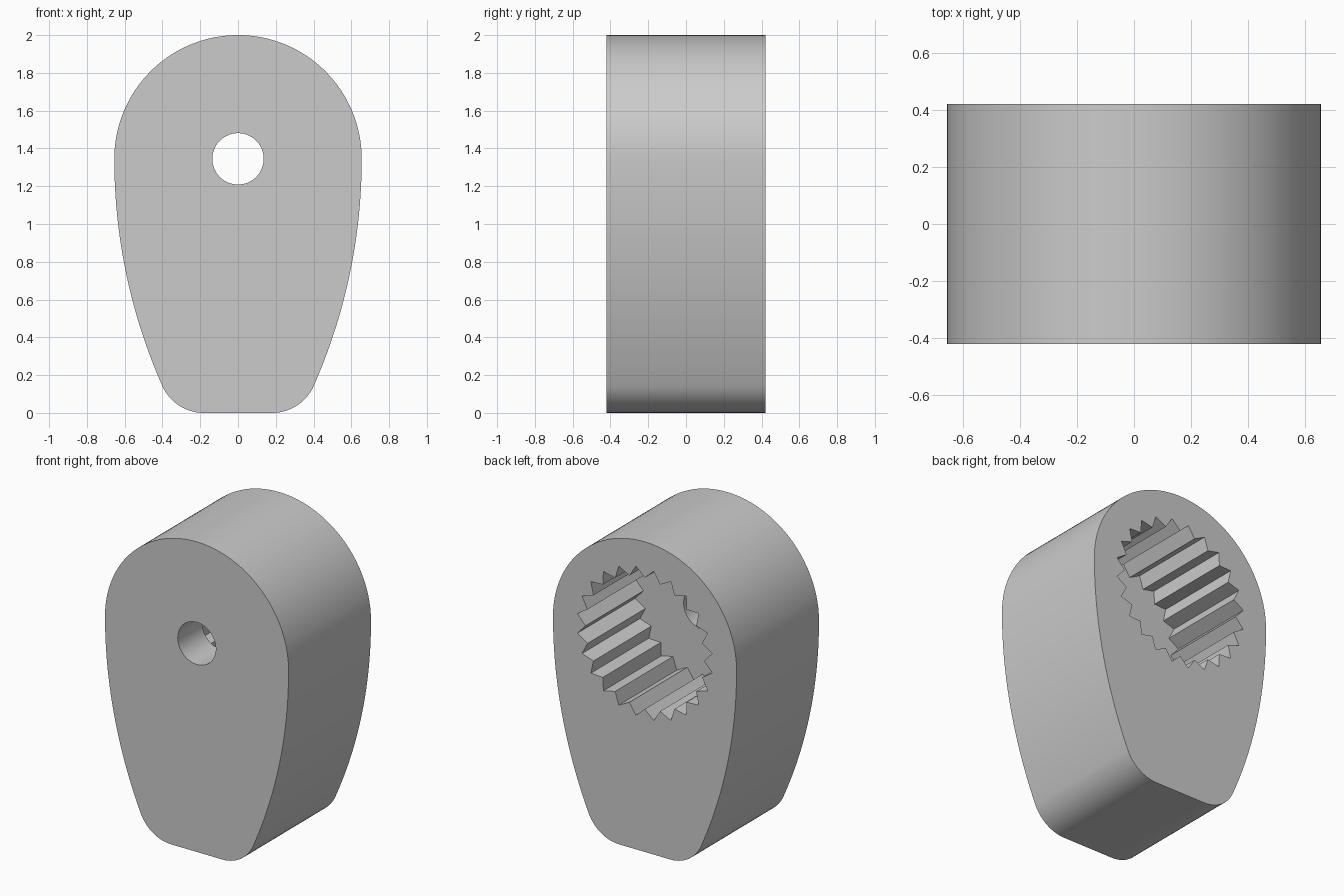
import bpy
import bmesh
from math import sin, cos, pi, sqrt, atan2

cube = bpy.data.objects.get("Cube")
if cube:
    bpy.data.objects.remove(cube, do_unlink=True)

HALF_DEPTH = 0.42
FLOOR_Y = HALF_DEPTH - 0.59      # floor of the toothed pocket
AXIS_Z = 1.345                   # height of the shaft axis
TOP_R, SIDE_R, CORNER_R = 0.655, 2.97, 0.24
HOLE_R = 0.136
TEETH, TIP_R, ROOT_R = 24, 0.485, 0.423


def arc(cx, cz, r, start, end, steps):
    return [(cx + r * cos(start + (end - start) * i / steps),
             cz + r * sin(start + (end - start) * i / steps))
            for i in range(steps + 1)]


def body_outline():
    """Round top, gently curved tapering sides, rounded bottom corners."""
    side_x = TOP_R - SIDE_R
    dz = AXIS_Z - CORNER_R
    dx = sqrt((SIDE_R - CORNER_R) ** 2 - dz ** 2)
    a = atan2(-dz, dx)
    right = arc(0, AXIS_Z, TOP_R, pi / 2, 0, 32)
    right += arc(side_x, AXIS_Z, SIDE_R, 0, a, 20)[1:]
    right += arc(side_x + dx, CORNER_R, CORNER_R, a, -pi / 2, 14)[1:]
    left = [(-x, z) for x, z in reversed(right[1:])]
    return right + left


def hole_outline():
    return arc(0, AXIS_Z, HOLE_R, 0, 2 * pi, 64)[:-1]


def spline_outline():
    points = []
    for i in range(TEETH * 2):
        r = ROOT_R if i % 2 == 0 else TIP_R
        t = pi * i / TEETH
        points.append((r * cos(t), AXIS_Z + r * sin(t)))
    return points


bm = bmesh.new()


def ring(points, y):
    verts = [bm.verts.new((x, y, z)) for x, z in points]
    return verts, [bm.edges.new((v, verts[i - 1])) for i, v in enumerate(verts)]


def wall(points, y0, y1):
    """Straight wall between two copies of an outline; returns both edge rings."""
    (va, ea), (vb, eb) = ring(points, y0), ring(points, y1)
    for i in range(len(va)):
        bm.faces.new((va[i - 1], va[i], vb[i], vb[i - 1]))
    return ea, eb


def cap(*rings):
    bmesh.ops.triangle_fill(bm, use_beauty=True, use_dissolve=False,
                            edges=[e for r in rings for e in r])


# Outer wall, through hole and toothed pocket
body_front, body_back = wall(body_outline(), -HALF_DEPTH, HALF_DEPTH)
hole_front, hole_back = wall(hole_outline(), -HALF_DEPTH, FLOOR_Y)
pocket_floor, pocket_back = wall(spline_outline(), FLOOR_Y, HALF_DEPTH)

# Front face, back face and pocket floor
cap(body_front, hole_front)
cap(body_back, pocket_back)
cap(pocket_floor, hole_back)
bmesh.ops.recalc_face_normals(bm, faces=bm.faces[:])

mesh = bpy.data.meshes.new("splined_arm")
bm.to_mesh(mesh)
bm.free()
arm = bpy.data.objects.new("splined_arm", mesh)
bpy.context.collection.objects.link(arm)

# Plain grey material
grey = bpy.data.materials.new("plain_grey")
grey.use_nodes = True
color = (0.6, 0.6, 0.6, 1)
grey.diffuse_color = color
grey.node_tree.nodes["Principled BSDF"].inputs["Base Color"].default_value = color
mesh.materials.append(grey)

# Smooth curved walls, keep teeth and rims sharp
bpy.ops.object.select_all(action='DESELECT')
arm.select_set(True)
bpy.context.view_layer.objects.active = arm
bpy.ops.object.shade_smooth_by_angle(angle=pi / 6)
